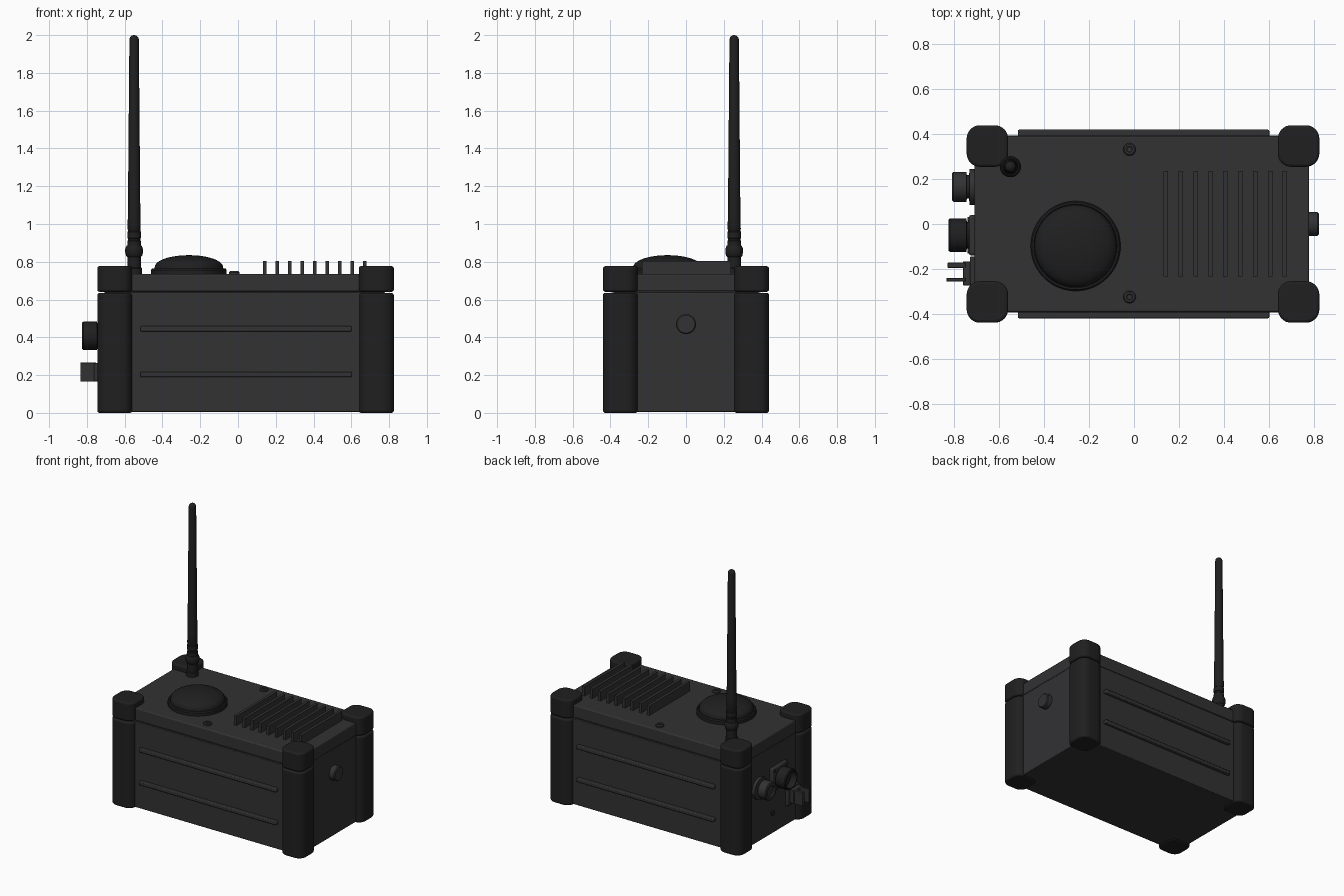
import bpy, bmesh, math
from mathutils import Matrix, Vector

if "Cube" in bpy.data.objects:
    bpy.data.objects.remove(bpy.data.objects["Cube"])


def material(name, v):
    m = bpy.data.materials.new(name)
    m.diffuse_color = (v, v, v * 1.05, 1)
    m.use_nodes = True
    m.node_tree.nodes["Principled BSDF"].inputs["Base Color"].default_value = m.diffuse_color
    return m


METAL = material("dark_metal", 0.032)
RUBBER = material("black_rubber", 0.014)


def finish(name, bm, mat, bevel=0, segs=2):
    bmesh.ops.recalc_face_normals(bm, faces=bm.faces[:])
    me = bpy.data.meshes.new(name)
    bm.to_mesh(me)
    bm.free()
    ob = bpy.data.objects.new(name, me)
    bpy.context.collection.objects.link(ob)
    me.materials.append(mat)
    bpy.ops.object.select_all(action='DESELECT')
    bpy.context.view_layer.objects.active = ob
    ob.select_set(True)
    if bevel:
        md = ob.modifiers.new("bevel", 'BEVEL')
        md.width, md.segments = bevel, segs
        md.limit_method, md.angle_limit = 'ANGLE', math.radians(40)
    bpy.ops.object.shade_smooth_by_angle(angle=math.radians(35))
    return ob


def box(name, x, y, z, mat=METAL, bevel=0, segs=2):
    """Box from (min, max) ranges."""
    bm = bmesh.new()
    size = [r[1] - r[0] for r in (x, y, z)]
    mid = [(r[0] + r[1]) / 2 for r in (x, y, z)]
    bmesh.ops.create_cube(bm, size=1, matrix=Matrix.Translation(mid) @ Matrix.Diagonal((*size, 1)))
    return finish(name, bm, mat, bevel, segs)


def lathe(name, profile, origin, mat=METAL, axis=(0, 0, 1), n=40):
    """Revolve (radius, height) points about an axis through origin."""
    bm = bmesh.new()
    vs = [bm.verts.new((r, 0, h)) for r, h in profile]
    es = [bm.edges.new(p) for p in zip(vs, vs[1:])]
    bmesh.ops.spin(bm, geom=vs + es, axis=(0, 0, 1), cent=(0, 0, 0),
                   angle=2 * math.pi, steps=n, use_duplicate=False)
    bmesh.ops.remove_doubles(bm, verts=bm.verts[:], dist=1e-5)
    rot = Vector((0, 0, 1)).rotation_difference(Vector(axis)).to_matrix().to_4x4()
    bm.transform(Matrix.Translation(origin) @ rot)
    return finish(name, bm, mat)


def post(name, cx, cy, z0, z1, half=0.0925, rad=0.06):
    """Rounded-square column with softened ends."""
    bm = bmesh.new()
    vs = []
    for k in range(4):
        mx, my = ((1, 1), (-1, 1), (-1, -1), (1, -1))[k]
        for j in range(9):
            a = math.pi / 2 * (k + j / 8)
            vs.append(bm.verts.new((cx + mx * (half - rad) + rad * math.cos(a),
                                    cy + my * (half - rad) + rad * math.sin(a), z0)))
    f = bm.faces.new(vs)
    ext = bmesh.ops.extrude_face_region(bm, geom=[f])
    bmesh.ops.translate(bm, vec=(0, 0, z1 - z0),
                        verts=[v for v in ext["geom"] if isinstance(v, bmesh.types.BMVert)])
    return finish(name, bm, RUBBER, 0.012, 3)


# Case and lid
box("case_body", (-0.71, 0.78), (-0.395, 0.395), (0.006, 0.637), bevel=0.004)
box("case_seam", (-0.705, 0.775), (-0.385, 0.385), (0.63, 0.65))
box("case_lid", (-0.71, 0.78), (-0.392, 0.392), (0.643, 0.735), bevel=0.008)

# Corner bumpers with separate caps
for cx, side in ((-0.6525, "left"), (0.7325, "right")):
    for cy, end in ((-0.347, "front"), (0.347, "back")):
        post(f"bumper_{end}_{side}", cx, cy, 0, 0.635)
        post(f"bumper_cap_{end}_{side}", cx, cy, 0.641, 0.777)

# Long side ribs
for s, end in ((-1, "front"), (1, "back")):
    for z in (0.203, 0.445):
        y = sorted((s * 0.38, s * 0.42))
        box(f"side_rib_{end}", (-0.517, 0.602), y, (z - 0.014, z + 0.014), bevel=0.006)

# Cooling fins
for i in range(9):
    x = 0.142 + i * 0.0662
    box("cooling_fin", (x - 0.01, x + 0.01), (-0.233, 0.237), (0.73, 0.805))

# Dome receiver: stepped ring and shallow cap
dome = [(0.2, -0.005), (0.2, 0.022), (0.194, 0.03), (0.186, 0.03), (0.183, 0.026)]
dome += [(0.181 * math.cos(a), 0.037 + 0.063 * math.sin(a))
         for a in (math.pi / 2 * k / 10 for k in range(10))] + [(0, 0.1)]
lathe("dome_receiver", dome, (-0.26, -0.098, 0.735), RUBBER, n=64)

# Lid screws with recessed centre
for y in (-0.325, 0.332):
    lathe("lid_screw", [(0.028, 0), (0.028, 0.01), (0.022, 0.016), (0.013, 0.016),
                        (0.011, 0.006), (0, 0.006)], (-0.02, y, 0.734), n=24)

# Antenna
base = (-0.55, 0.255, 0)
lathe("antenna_base", [(0.042, 0.73), (0.042, 0.765), (0.036, 0.77), (0.036, 0.825),
                       (0.043, 0.832), (0.047, 0.85), (0.047, 0.868), (0.04, 0.885), (0, 0.885)],
      base, RUBBER, n=32)
rod = [(0.036, 0.88), (0.036, 0.91), (0.033, 0.914), (0.033, 0.922), (0.036, 0.926),
       (0.036, 0.958), (0.033, 0.962), (0.033, 0.97), (0.035, 0.974), (0.033, 1.05), (0.025, 1.975)]
rod += [(0.025 * math.cos(a), 1.975 + 0.025 * math.sin(a))
        for a in (math.pi / 2 * k / 6 for k in range(1, 6))] + [(0, 2.0)]
lathe("antenna_rod", rod, base, RUBBER, n=32)

# Right side vent plug
lathe("vent_plug", [(0.053, -0.01), (0.053, 0.037), (0.047, 0.043), (0, 0.043)],
      (0.78, 0, 0.47), axis=(1, 0, 0))

# Left side: round sockets
LEFT = (-1, 0, 0)
lathe("small_socket", [(0.08, -0.01), (0.08, 0.022), (0.052, 0.024), (0.052, 0.034), (0.066, 0.036),
                       (0.066, 0.094), (0.06, 0.1), (0.042, 0.1), (0.038, 0.09), (0, 0.09)],
      (-0.71, 0.165, 0.4), axis=LEFT)
box("large_socket_flange", (-0.735, -0.7), (-0.14, 0.04), (0.32, 0.495), bevel=0.01)
lathe("large_socket", [(0.06, 0), (0.06, 0.034), (0.075, 0.036), (0.075, 0.108), (0.07, 0.115),
                       (0.062, 0.115), (0.058, 0.07), (0, 0.07)],
      (-0.71, -0.05, 0.408), RUBBER, axis=LEFT)
for y in (-0.12, 0.02):
    for z in (0.34, 0.475):
        lathe("flange_screw", [(0.011, 0), (0.011, 0.006), (0, 0.006)],
              (-0.735, y, z), axis=LEFT, n=16)

# Left side: square port with two projecting plates and an indicator
box("port_flange", (-0.73, -0.7), (-0.278, -0.145), (0.15, 0.28), bevel=0.005)
box("port_body", (-0.762, -0.72), (-0.273, -0.166), (0.167, 0.265), bevel=0.004)
box("port_plate_inner", (-0.83, -0.75), (-0.195, -0.172), (0.165, 0.267), bevel=0.003)
box("port_plate_outer", (-0.835, -0.75), (-0.256, -0.24), (0.165, 0.267), bevel=0.003)
lathe("indicator", [(0.02, -0.005), (0.02, 0.006), (0.014, 0.01), (0, 0.01)],
      (-0.71, 0.005, 0.155), RUBBER, axis=LEFT, n=24)
